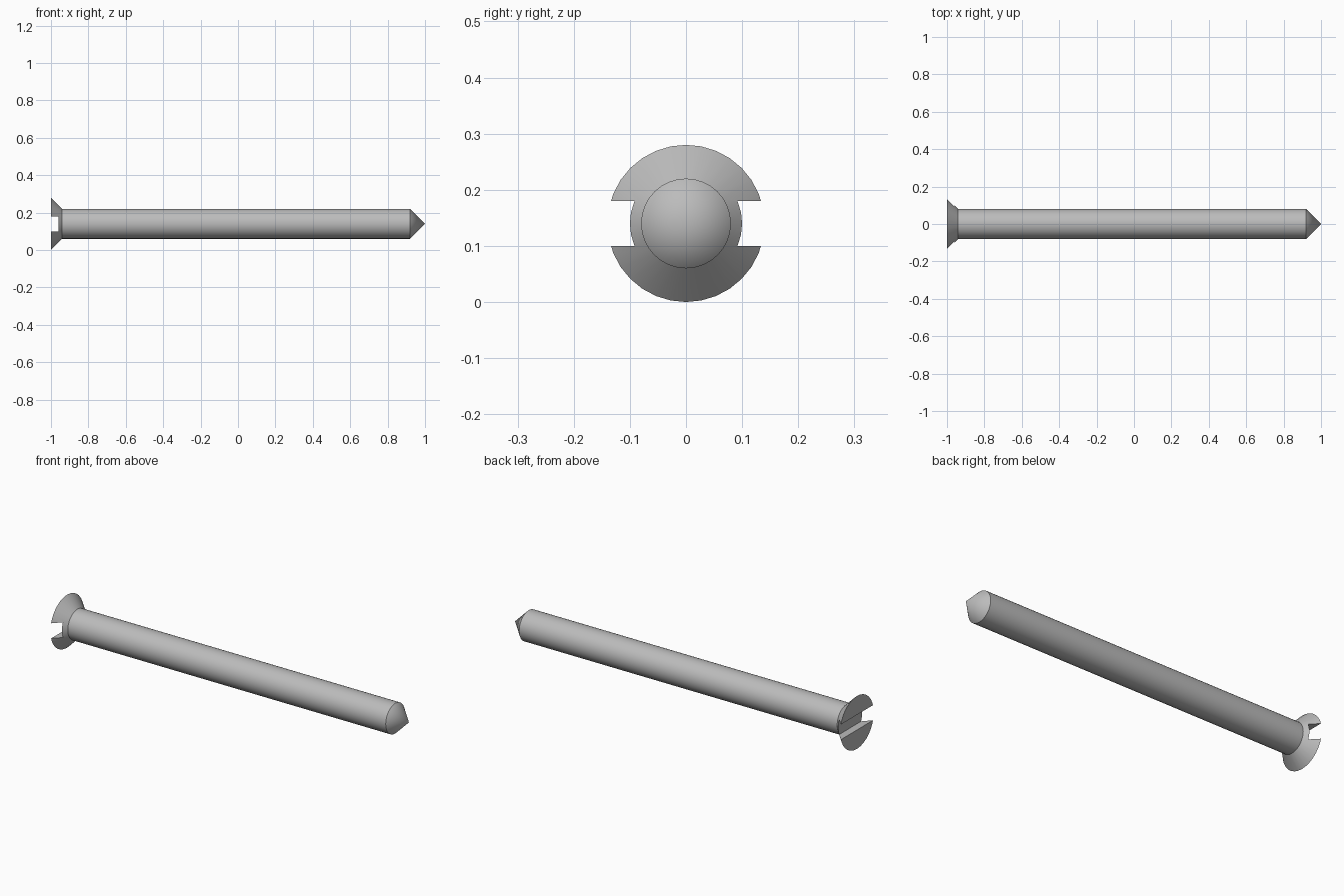
import bpy
import bmesh
import math
from mathutils import Vector

cube = bpy.data.objects.get("Cube")
if cube:
    bpy.data.objects.remove(cube, do_unlink=True)

AXIS_Z = 0.14
SEGMENTS = 32

steel = bpy.data.materials.new("grey_steel")
steel.use_nodes = True
colour = (0.5, 0.5, 0.5, 1)
steel.diffuse_color = colour
steel.node_tree.nodes["Principled BSDF"].inputs["Base Color"].default_value = colour


def lathe(name, profile):
    """Turn (x, radius) points around the long axis."""
    bm = bmesh.new()
    verts = [bm.verts.new((x, 0, AXIS_Z + r)) for x, r in profile]
    edges = [bm.edges.new(pair) for pair in zip(verts, verts[1:])]
    bmesh.ops.spin(bm, geom=verts + edges, cent=(0, 0, AXIS_Z), axis=(1, 0, 0),
                   angle=math.tau, steps=SEGMENTS, use_merge=True)
    bmesh.ops.remove_doubles(bm, verts=bm.verts, dist=0.0001)
    bmesh.ops.recalc_face_normals(bm, faces=bm.faces)
    mesh = bpy.data.meshes.new(name)
    bm.to_mesh(mesh)
    bm.free()
    mesh.materials.append(steel)
    obj = bpy.data.objects.new(name, mesh)
    bpy.context.collection.objects.link(obj)
    return obj


# Countersunk head, shank and pointed tip in one turned profile
screw = lathe("countersunk_screw", [
    (-1, 0), (-1, 0.14), (-0.94, 0.08), (0.92, 0.08), (1, 0)])

# Slot cutter across the head
bpy.ops.mesh.primitive_cube_add(size=1, location=(-1, 0, AXIS_Z))
cutter = bpy.context.object
cutter.name = "slot_cutter"
cutter.scale = Vector((0.08, 0.4, 0.08))
cutter.data.materials.append(steel)
cutter.hide_render = True

# Cut the slot, then drop the cutter
bpy.ops.object.select_all(action="DESELECT")
screw.select_set(True)
bpy.context.view_layer.objects.active = screw
cut = screw.modifiers.new("slot", "BOOLEAN")
cut.operation = "DIFFERENCE"
cut.solver = "EXACT"
cut.object = cutter
bpy.ops.object.modifier_apply(modifier=cut.name)
bpy.data.objects.remove(cutter, do_unlink=True)

# Smooth round surfaces, crisp rims and slot edges
bpy.ops.object.shade_smooth_by_angle(angle=math.radians(30))
